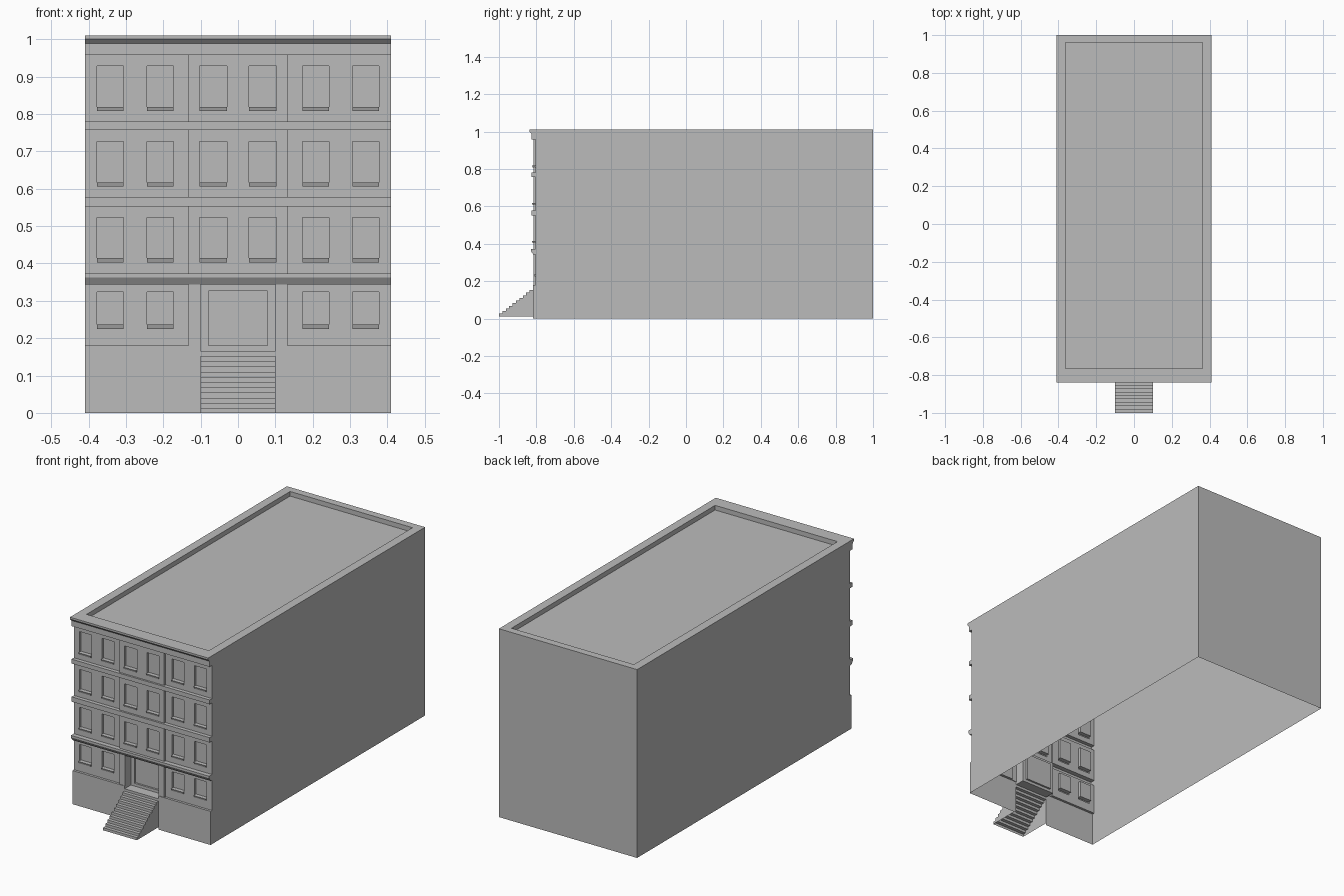
import bpy
import bmesh

if "Cube" in bpy.data.objects:
    bpy.data.objects.remove(bpy.data.objects["Cube"])

HALF, TOP, BACK = 0.41, 1.01, 1.0
WALL, BAY, CENTRE, BASE, CORNICE = -0.8, -0.805, -0.815, -0.818, -0.838
STAIR_HALF, STAIR_TOP = 0.1, 0.152

grey = bpy.data.materials.new("stone_grey")
grey.use_nodes = True
grey.diffuse_color = (0.5, 0.5, 0.5, 1)
grey.node_tree.nodes["Principled BSDF"].inputs["Base Color"].default_value = (0.5, 0.5, 0.5, 1)


def finish(name, bm):
    """Weld and tidy the mesh, then make it a flat shaded object."""
    bmesh.ops.remove_doubles(bm, verts=bm.verts, dist=0.0001)
    bmesh.ops.dissolve_limit(bm, angle_limit=0.01, verts=bm.verts, edges=bm.edges)
    mesh = bpy.data.meshes.new(name)
    bm.to_mesh(mesh)
    bm.free()
    mesh.materials.append(grey)
    obj = bpy.data.objects.new(name, mesh)
    bpy.context.collection.objects.link(obj)


def face(bm, *points):
    distinct = [p for i, p in enumerate(points)
                if sum((a - b) ** 2 for a, b in zip(p, points[i - 1])) > 1e-10]
    if len(distinct) > 2:
        bm.faces.new([bm.verts.new(p) for p in distinct])


# Facade relief: mirrored rectangles, later ones override earlier ones
relief = []


def patch(x0, x1, z0, z1, low, high=None):
    relief.append((x0, x1, z0, z1, low, low if high is None else high))


def window(x0, x1, z0, z1, wall):
    patch(x0, x1, z0, z1, wall + 0.013)
    patch(x0, x1, z0 - 0.009, z0 + 0.002, wall - 0.005, wall - 0.009)


patch(0, HALF, 0, TOP, BASE)
patch(0, 0.133, 0.18, 0.958, CENTRE)
patch(0.133, HALF, 0.18, 0.958, BAY)

# Windows of the upper floors and the ground floor
side_columns = [(0.172, 0.243), (0.306, 0.377)]
for sill, head in [(0.412, 0.523), (0.615, 0.726), (0.817, 0.929)]:
    window(0.03, 0.103, sill, head, CENTRE)
    for x0, x1 in side_columns:
        window(x0, x1, sill, head, BAY)
for x0, x1 in side_columns:
    window(x0, x1, 0.234, 0.324, BAY)

# Belt courses and cornice
patch(0, HALF, 0.343, 0.362, -0.817, -0.83)
patch(0, HALF, 0.362, 0.373, -0.83)
patch(0, HALF, 0.552, 0.578, -0.825)
patch(0, HALF, 0.757, 0.78, -0.825)
patch(0, HALF, 0.958, 0.988, -0.826)
patch(0, HALF, 0.988, 1.0, -0.826, CORNICE)
patch(0, HALF, 1.0, TOP, CORNICE)

# Entrance recess, door and opening behind the stairs
patch(0, STAIR_HALF, 0.165, 0.343, -0.765)
patch(0, 0.079, 0.18, 0.326, -0.755)
opening = (STAIR_HALF, STAIR_TOP)
patch(0, *[opening[0], 0, opening[1]], BASE)

xs = sorted({s * x for r in relief for x in r[:2] for s in (-1, 1)})
zs = sorted({z for r in relief for z in r[2:4]})


def depth(i, j):
    """Front y of a facade cell at its lower and upper edge."""
    if j < 0 or j >= len(zs) - 1:
        return None
    if i < 0 or i >= len(xs) - 1:
        return WALL, WALL
    x, z = abs(xs[i] + xs[i + 1]) / 2, (zs[j] + zs[j + 1]) / 2
    if x < opening[0] and z < opening[1]:
        return None
    x0, x1, z0, z1, low, high = [r for r in relief if r[0] < x < r[1] and r[2] < z < r[3]][-1]
    return [low + (high - low) * (edge - z0) / (z1 - z0) for edge in zs[j:j + 2]]


bm = bmesh.new()
for j in range(len(zs) - 1):
    for i in range(len(xs)):
        here, left = depth(i, j), depth(i - 1, j)
        x, z0, z1 = xs[i], zs[j], zs[j + 1]
        if here and left:
            face(bm, (x, left[0], z0), (x, here[0], z0), (x, here[1], z1), (x, left[1], z1))
        if here and i < len(xs) - 1:
            nx = xs[i + 1]
            face(bm, (x, here[0], z0), (nx, here[0], z0), (nx, here[1], z1), (x, here[1], z1))
            below = depth(i, j - 1)
            if below:
                face(bm, (x, below[1], z0), (nx, below[1], z0), (nx, here[0], z0), (x, here[0], z0))
finish("facade", bm)


def ring(x, front, back, z):
    return [(-x, front, z), (x, front, z), (x, back, z), (-x, back, z)]


def loft(bm, a, b, sides=range(4)):
    for i in sides:
        k = (i + 1) % 4
        face(bm, a[i], a[k], b[k], b[i])


# Side and back walls, open underneath
bm = bmesh.new()
loft(bm, ring(HALF, WALL, BACK, 0), ring(HALF, WALL, BACK, TOP), (1, 2, 3))
finish("side_and_back_walls", bm)

# Parapet rim and sunken roof
bm = bmesh.new()
rim = ring(0.363, -0.765, 0.96, TOP)
deck = ring(0.363, -0.765, 0.96, 0.985)
loft(bm, ring(HALF, CORNICE, BACK, TOP), rim)
loft(bm, rim, deck)
face(bm, *deck)
finish("roof_with_parapet", bm)

# Hollow entrance stairs
STEPS, FOOT = 10, 0.012
run, rise = (BASE + 1) / STEPS, (STAIR_TOP - FOOT) / STEPS
profile = [(-1, FOOT)]
for s in range(STEPS):
    y, z = -1 + s * run, FOOT + (s + 1) * rise
    profile += [(y, z), (y + run, z)]
bm = bmesh.new()
for (y0, z0), (y1, z1) in zip(profile, profile[1:]):
    face(bm, (-STAIR_HALF, y0, z0), (STAIR_HALF, y0, z0), (STAIR_HALF, y1, z1), (-STAIR_HALF, y1, z1))
outline = profile + [(BASE, FOOT)]
face(bm, *[(-STAIR_HALF, y, z) for y, z in outline])
face(bm, *[(STAIR_HALF, y, z) for y, z in reversed(outline)])
finish("entrance_stairs", bm)
